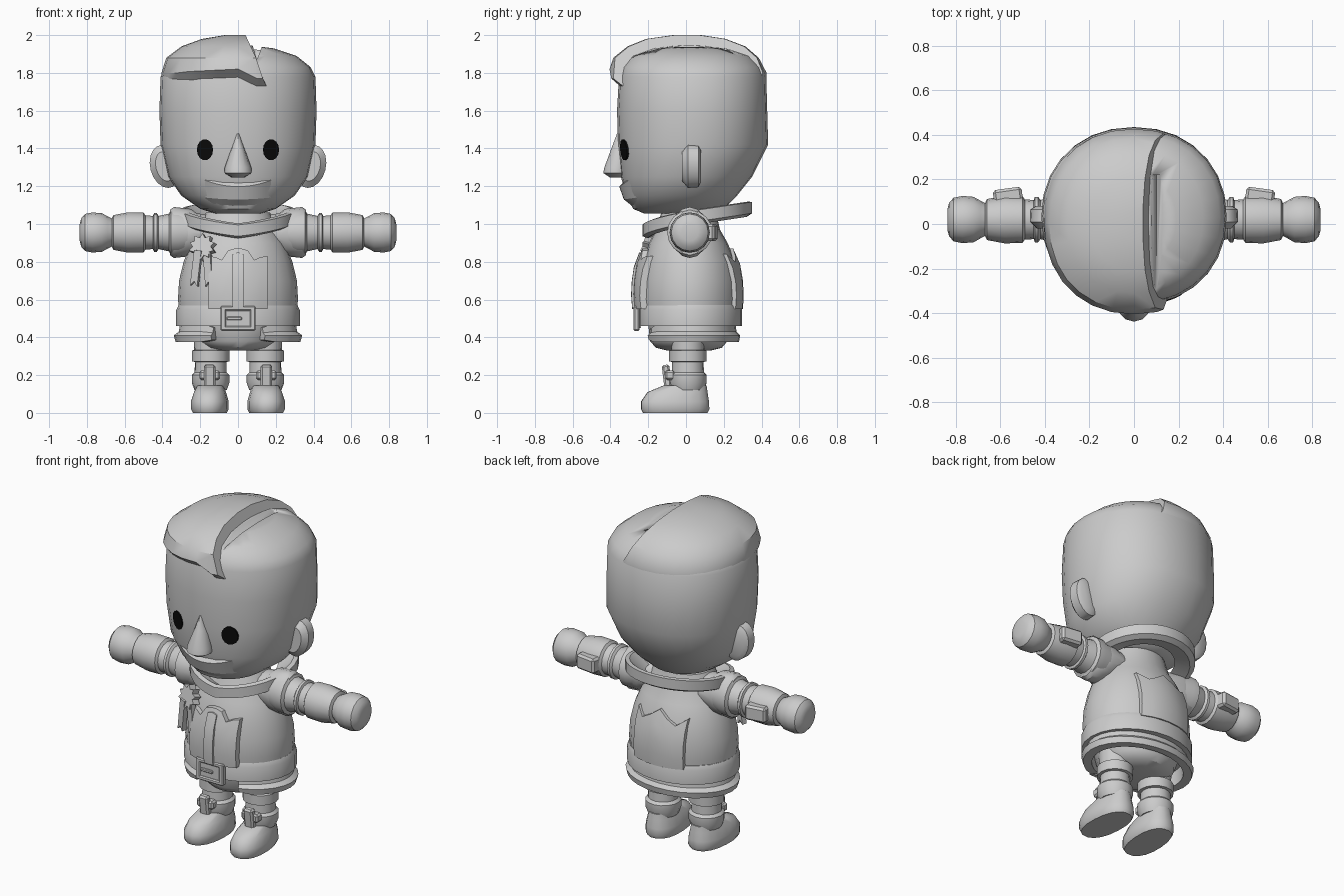
import bpy, bmesh, math
from mathutils import Matrix, Vector

if "Cube" in bpy.data.objects:
    bpy.data.objects.remove(bpy.data.objects["Cube"])


def mat(name, v):
    m = bpy.data.materials.new(name)
    m.diffuse_color = (v, v, v, 1)
    m.use_nodes = True
    m.node_tree.nodes["Principled BSDF"].inputs["Base Color"].default_value = m.diffuse_color
    return m


GREY, BLACK = mat("plain grey", 0.6), mat("black", 0.003)


def finish(name, bm, m=GREY, angle=35):
    bmesh.ops.recalc_face_normals(bm, faces=bm.faces)
    me = bpy.data.meshes.new(name)
    bm.to_mesh(me)
    bm.free()
    ob = bpy.data.objects.new(name, me)
    bpy.context.collection.objects.link(ob)
    me.materials.append(m)
    bpy.ops.object.select_all(action='DESELECT')
    ob.select_set(True)
    bpy.context.view_layer.objects.active = ob
    bpy.ops.object.shade_smooth_by_angle(angle=math.radians(angle))
    return ob


def loft_bm(rings, n=24, p=2.0, mtx=None):
    """Rings are (z, half width, front y, back y)."""
    bm = bmesh.new()
    loops = []
    for z, rx, yf, yb in rings:
        loop = []
        for i in range(n):
            c, s = math.cos(math.tau * i / n), math.sin(math.tau * i / n)
            x = rx * math.copysign(abs(c) ** (2 / p), c)
            y = (yf + yb) / 2 + (yb - yf) / 2 * math.copysign(abs(s) ** (2 / p), s)
            loop.append(bm.verts.new((x, y, z)))
        loops.append(loop)
    for a, b in zip(loops, loops[1:]):
        for i in range(n):
            bm.faces.new((a[i], a[(i + 1) % n], b[(i + 1) % n], b[i]))
    bm.faces.new(loops[0])
    bm.faces.new(loops[-1])
    if mtx:
        bm.transform(mtx)
    return bm


def loft(name, rings, **k):
    return finish(name, loft_bm(rings, **k))


def surface_y(rings, x, z, side, p=2.0):
    """Depth of a lofted surface at x, z; side is -1 for front, 1 for back."""
    for a, b in zip(rings, rings[1:]):
        if a[0] <= z <= b[0]:
            t = (z - a[0]) / (b[0] - a[0])
            _, rx, yf, yb = [u + (v - u) * t for u, v in zip(a, b)]
            k = max(0, 1 - abs(x / rx) ** p) ** (1 / p)
            return (yf + yb) / 2 + side * (yb - yf) / 2 * k


def prism(name, pts, depth, mtx, m=GREY):
    """Extruded outline in the local xz plane, growing towards -y."""
    bm = bmesh.new()
    a = [bm.verts.new((x, 0, z)) for x, z in pts]
    b = [bm.verts.new((x, -depth, z)) for x, z in pts]
    bm.faces.new(a)
    bm.faces.new(b)
    for i in range(len(pts)):
        j = (i + 1) % len(pts)
        bm.faces.new((a[i], a[j], b[j], b[i]))
    bm.transform(mtx)
    return finish(name, bm, m, 30)


def box(name, c, size, rot=None, bevel=0.0):
    bm = bmesh.new()
    bmesh.ops.create_cube(bm, size=1)
    bm.transform(Matrix.Translation(c) @ (rot or Matrix()) @ Matrix.Diagonal((*size, 1)))
    if bevel:
        bmesh.ops.bevel(bm, geom=bm.edges[:], offset=bevel, segments=1, affect='EDGES')
    return finish(name, bm)


# head with a parting groove on the right of the crown
HEAD = [(1.055, .12, -.22, .15), (1.08, .20, -.28, .20), (1.15, .30, -.315, .27),
        (1.25, .37, -.345, .35), (1.42, .41, -.36, .435), (1.6, .416, -.365, .43),
        (1.78, .41, -.355, .425), (1.83, .385, -.34, .40), (1.89, .31, -.29, .34),
        (1.93, .19, -.18, .22), (1.945, .07, -.07, .1)]
HP = 2.15
head = loft("head", HEAD, n=28, p=HP)
groove = prism("groove_cutter", [(.03, 2.1), (.10, 1.87), (.135, 1.96), (.135, 2.1)], .75,
               Matrix.Translation((0, .22, 0)))
groove.hide_render = True
groove.hide_set(True)
cut = head.modifiers.new("groove", 'BOOLEAN')
cut.operation, cut.object, cut.solver = 'DIFFERENCE', groove, 'EXACT'

# swept hair on the left, cut along the parting
bm = loft_bm([(1.74, .40, -.335, .42), (1.80, .405, -.405, .427), (1.88, .38, -.385, .385),
              (1.94, .30, -.31, .315), (1.98, .19, -.21, .21), (2.0, .07, -.07, .08)], n=28, p=HP)
res = bmesh.ops.bisect_plane(bm, geom=bm.verts[:] + bm.edges[:] + bm.faces[:],
                             plane_co=(.10, 0, 1.87), plane_no=(.13, 0, .06), clear_outer=True)
bmesh.ops.holes_fill(bm, edges=[e for e in bm.edges if e.is_boundary])
for v in bm.verts:
    if v.co.y < -.3 and v.co.z < 1.82:
        v.co.z += -.03 if v.co.x > .06 else .02 * (1 - abs(v.co.x) / .41)
finish("hair_swoop", bm)

# eyes follow the face
for s in (-1, 1):
    bm = bmesh.new()
    rims = []
    for off in (.007, -.002):
        rims.append([])
        for i in range(14):
            a = math.tau * i / 14
            x, z = s * .175 + .043 * math.cos(a), 1.393 + .056 * math.sin(a)
            rims[-1].append(bm.verts.new((x, surface_y(HEAD, x, z, -1, HP) - off, z)))
    bm.faces.new(rims[0])
    for i in range(14):
        j = (i + 1) % 14
        bm.faces.new((rims[0][i], rims[0][j], rims[1][j], rims[1][i]))
    finish("eye", bm, BLACK)

# nose
loft("nose", [(1.245, .03, -.40, -.32), (1.27, .072, -.438, -.30), (1.30, .07, -.432, -.30),
              (1.40, .035, -.395, -.30), (1.48, .006, -.365, -.34)], n=12)

# smiling lip ledge running down into the chin
bm = bmesh.new()
cols = []
for i in range(13):
    x = -.175 + .35 * i / 12
    k = 1 - (x / .175) ** 2
    zs = (1.237 - .017 * k, 1.232 - .034 * k, 1.14 - .01 * k, 1.085)
    offs = (-.004, .024 * k, .024 * k, -.01)
    cols.append([bm.verts.new((x, surface_y(HEAD, x, z, -1, HP) - o, z)) for z, o in zip(zs, offs)])
for a, b in zip(cols, cols[1:]):
    for j in range(3):
        bm.faces.new((a[j], b[j], b[j + 1], a[j + 1]))
finish("lip_and_chin", bm, angle=25)

# ears: thick rounded discs facing front
for s in (-1, 1):
    m = Matrix.Translation((s * .385, .03, 1.305)) @ Matrix.Rotation(s * .25, 4, 'Y') @ Matrix.Rotation(math.pi / 2, 4, 'X')
    loft("ear", [(-.05, .055, -.085, .085), (-.035, .078, -.112, .112),
                 (.02, .08, -.116, .116), (.05, .05, -.08, .08)], n=18, mtx=m)

# torso, belt and underside
TORSO = [(.46, .30, -.225, .27), (.60, .318, -.245, .285), (.70, .312, -.24, .28), (.80, .288, -.225, .262),
         (.90, .25, -.195, .22), (.97, .205, -.16, .18), (1.06, .17, -.13, .16)]
loft("torso", TORSO)
loft("belt", [(.46, .315, -.24, .287), (.46, .327, -.25, .297), (.545, .327, -.25, .297), (.57, .315, -.24, .287)])
loft("pelvis", [(.33, .10, -.10, .13), (.345, .17, -.16, .19), (.38, .215, -.19, .22), (.47, .25, -.2, .24)])

# flared coat hem, open at the front
bm = bmesh.new()
sections = []
for i in range(25):
    a = math.radians(-90 + 25 + 310 * i / 24)
    sec = []
    for r, z in ((.93, .47), (.95, .43), (1.03, .41), (1.0, .375), (.84, .375), (.82, .47)):
        if i in (0, 24):
            z = .41 + (z - .41) * .7
        sec.append(bm.verts.new((.33 * r * math.cos(a), .03 + .25 * r * math.sin(a), z)))
    sections.append(sec)
for a, b in zip(sections, sections[1:]):
    for j in range(6):
        bm.faces.new((a[j], a[(j + 1) % 6], b[(j + 1) % 6], b[j]))
bm.faces.new(sections[0])
bm.faces.new(sections[-1])
finish("coat_hem", bm)

# tilted collar band dipping to a V in front
bm = bmesh.new()
sections = []
for i in range(32):
    a = math.tau * i / 32
    c, s = math.cos(a), math.sin(a)
    sec = []
    for r, dz in ((.62, -.01), (.9, -.035), (1.0, -.02), (1.0, .04), (.92, .045), (.7, .0)):
        y = .06 + .29 * r * s
        lift = .99 + .15 * (y + .23) - (.035 * (1 - abs(c)) if s < 0 else 0)
        sec.append(bm.verts.new((.305 * r * c, y, lift + dz)))
    sections.append(sec)
for i in range(32):
    a, b = sections[i], sections[(i + 1) % 32]
    for j in range(6):
        bm.faces.new((a[j], a[(j + 1) % 6], b[(j + 1) % 6], b[j]))
finish("collar", bm)


# raised cloth panels wrapped on the torso
def panel(name, tops, hw, side, out):
    bm = bmesh.new()
    n, rows = len(tops), 5
    grid = []
    for i, top in enumerate(tops):
        x = -hw + 2 * hw * i / (n - 1)
        grid.append([])
        for j in range(rows):
            z = .55 + (top - .55) * j / (rows - 1)
            y = surface_y(TORSO, x, z, side)
            grid[-1].append(bm.verts.new((x, y + side * out * (1 if j < rows - 1 else .8), z)))
    faces = [bm.faces.new((grid[i][j], grid[i + 1][j], grid[i + 1][j + 1], grid[i][j + 1]))
             for i in range(n - 1) for j in range(rows - 1)]
    new = bmesh.ops.extrude_face_region(bm, geom=faces, use_keep_orig=True)["geom"]
    for v in new:
        if isinstance(v, bmesh.types.BMVert):
            v.co.y -= side * (out + .02)
    return finish(name, bm)


panel("front_panel", [.83, .825, .81, .86, .87, .87, .86, .81, .825, .83], .155, -1, .035)
panel("placket", [.84, .85, .84], .03, -1, .047)
panel("back_panel", [.84, .80, .83, .87, .83, .80, .84], .165, 1, .022)

# buckle: plate, frame and prong
box("buckle_plate", (0, -.252, .50), (.15, .03, .10))
for s in (-1, 1):
    box("buckle_side", (s * .078, -.262, .50), (.03, .03, .13), bevel=.006)
    box("buckle_bar", (0, -.262, .50 + s * .053), (.18, .03, .025), bevel=.006)
box("buckle_prong", (-.02, -.268, .50), (.08, .02, .018), bevel=.004)

# rosette with two ribbon tails
tilt = Matrix.Translation((-.18, -.175, .87)) @ Matrix.Rotation(-.3, 4, 'Z') @ Matrix.Rotation(-.25, 4, 'X')
star = [((.072 if i % 2 else .05) * math.cos(math.tau * i / 20), (.072 if i % 2 else .05) * math.sin(math.tau * i / 20))
        for i in range(20)]
prism("rosette", star, .045, tilt)
for x, a in ((-.03, .12), (.015, -.08)):
    prism("ribbon", [(-.02, 0), (-.02, -.19), (0, -.165), (.02, -.19), (.02, 0)], .03,
          Matrix.Translation((x - .175, -.2, .86)) @ Matrix.Rotation(-.3, 4, 'Z') @ Matrix.Rotation(a, 4, 'Y'))

# arms and mittens turned around the sideways axis
ARM = [(.12, .09), (.25, .105), (.315, .12), (.355, .12), (.365, .10), (.42, .088), (.43, .102), (.445, .102),
       (.45, .088), (.49, .09), (.50, .105), (.58, .107), (.66, .092), (.67, .07)]
HAND = [(.66, .07), (.69, .085), (.72, .102), (.77, .106), (.81, .098), (.83, .075), (.838, .045)]
for s in (-1, 1):
    turn = Matrix.Translation((0, .02, .955)) @ Matrix.Rotation(s * math.pi / 2, 4, 'Y')
    for name, prof in (("arm", ARM), ("hand", HAND)):
        loft(name, [(x, r, -r, r) for x, r in prof], n=16, mtx=turn)
    box("sleeve_flap", (s * .565, .12, .955), (.13, .08, .09), Matrix.Rotation(-s * .14, 4, 'Z'), .012)
    # shoulder cap
    loft("shoulder_cap", [(.16, .06, -.1, .1), (.25, .125, -.11, .11), (.34, .135, -.1, .1), (.36, .12, -.09, .09)],
         n=16, mtx=turn)

# legs, shoes and tongues
for s in (-1, 1):
    at = Matrix.Translation((s * .145, .01, 0)) @ Matrix.Rotation(s * .06, 4, 'Z')
    loft("leg", [(z, r, -r, r) for z, r in ((.12, .085), (.16, .1), (.20, .1), (.215, .085), (.27, .083),
         (.272, .1), (.33, .1), (.333, .087), (.42, .09))], n=16, mtx=at)
    loft("shoe", [(0, .09, -.24, .105), (.02, .1, -.25, .115), (.06, .1, -.25, .113), (.11, .085, -.215, .105),
         (.145, .07, -.13, .1)], n=18, p=2.3, mtx=at)
    box("shoe_tongue", (s * .15, -.10, .18), (.06, .04, .15), Matrix.Rotation(.12, 4, 'X'), .01)
    box("shoe_strap", (s * .15, -.085, .20), (.11, .05, .05), None, .01)
